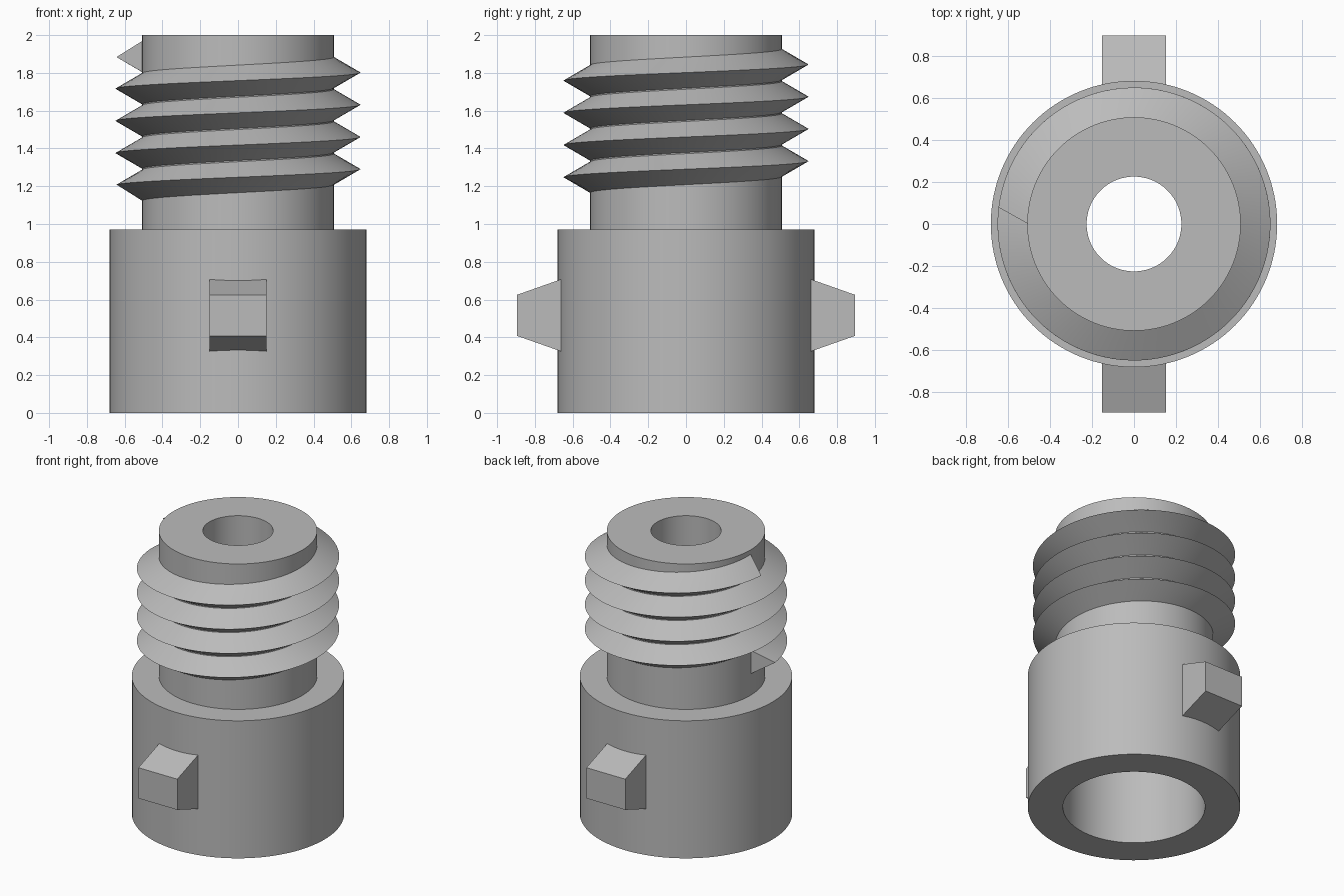
import bpy, bmesh
from math import sin, cos, pi, radians

if "Cube" in bpy.data.objects:
    bpy.data.objects.remove(bpy.data.objects["Cube"])

grey = bpy.data.materials.new("plain grey")
grey.use_nodes = True
grey.diffuse_color = (0.5, 0.5, 0.5, 1)
grey.node_tree.nodes["Principled BSDF"].inputs["Base Color"].default_value = (0.5, 0.5, 0.5, 1)


def finish(name, bm, smooth=True):
    bmesh.ops.recalc_face_normals(bm, faces=bm.faces)
    mesh = bpy.data.meshes.new(name)
    bm.to_mesh(mesh)
    bm.free()
    mesh.materials.append(grey)
    obj = bpy.data.objects.new(name, mesh)
    bpy.context.collection.objects.link(obj)
    if smooth:
        bpy.ops.object.select_all(action="DESELECT")
        obj.select_set(True)
        bpy.context.view_layer.objects.active = obj
        bpy.ops.object.shade_smooth_by_angle(angle=radians(30))
    return obj


def bridge(bm, a, b):
    """Join two matching closed loops with quads."""
    n = len(a)
    for i in range(n):
        j = (i + 1) % n
        bm.faces.new((a[i], a[j], b[j], b[i]))


# Hollow body: wide socket below, narrow bored neck above
BORE, NECK, SOCKET, OUTER = 0.225, 0.507, 0.455, 0.68
SHOULDER, SOCKET_TOP = 0.972, 0.75
profile = [(BORE, 2), (NECK, 2), (NECK, SHOULDER), (OUTER, SHOULDER),
           (OUTER, 0), (SOCKET, 0), (SOCKET, SOCKET_TOP), (BORE, SOCKET_TOP)]
SIDES = 128
bm = bmesh.new()
rings = []
for i in range(SIDES):
    a = 2 * pi * i / SIDES
    rings.append([bm.verts.new((r * cos(a), r * sin(a), z)) for r, z in profile])
for i in range(SIDES):
    bridge(bm, rings[i], rings[(i + 1) % SIDES])
finish("threaded_body", bm)

# Screw thread: triangular section swept along a helix, crest a little shorter than root
PITCH, START_Z, TURNS, CREST, HALF = 0.1705, 1.205, 4, 0.648, 0.085
TRIM = radians(7)
STEPS = TURNS * 96
bm = bmesh.new()
sections = []
for i in range(STEPS + 1):
    t = i / STEPS
    root = 2 * pi * TURNS * t
    crest = TRIM + (2 * pi * TURNS - 2 * TRIM) * t
    section = []
    for turn, r, dz in ((root, NECK - 0.005, -HALF), (crest, CREST, 0), (root, NECK - 0.005, HALF)):
        a = pi + turn
        z = START_Z + PITCH * turn / (2 * pi) + dz
        section.append(bm.verts.new((r * cos(a), r * sin(a), z)))
    sections.append(section)
for a, b in zip(sections, sections[1:]):
    bridge(bm, a, b)
bm.faces.new(sections[0])
bm.faces.new(sections[-1])
finish("screw_thread", bm)

# Tapered locking lugs on the front and back
HALF_WIDTH = 0.152
lug_outline = [(0.62, 0.311), (0.895, 0.408), (0.895, 0.625), (0.62, 0.722)]
for name, side in (("front_lug", -1), ("back_lug", 1)):
    bm = bmesh.new()
    left, right = [[bm.verts.new((x, side * y, z)) for y, z in lug_outline]
                   for x in (HALF_WIDTH, -HALF_WIDTH)]
    bridge(bm, left, right)
    bm.faces.new(left)
    bm.faces.new(right)
    finish(name, bm, smooth=False)
